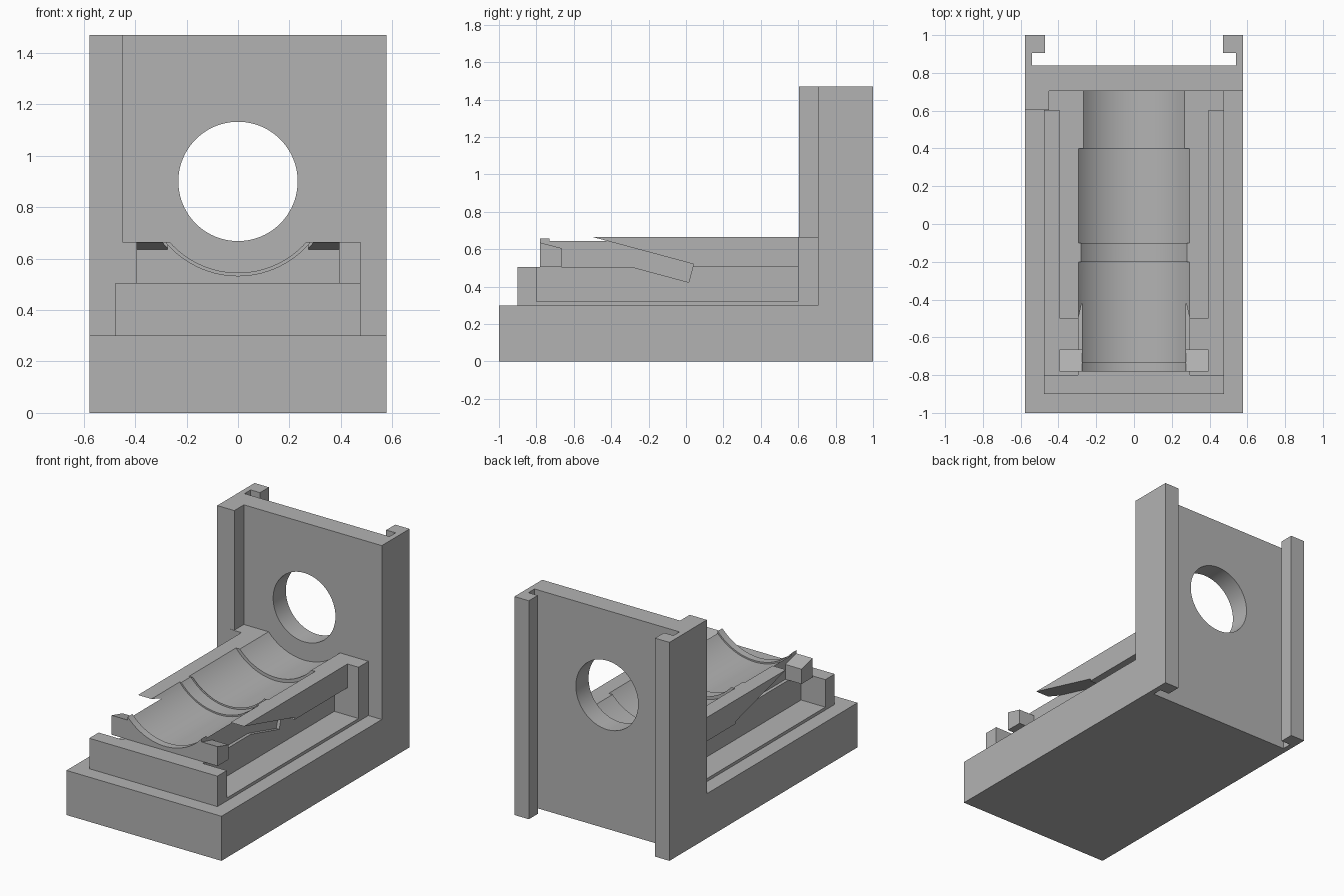
import bpy, bmesh, math
from mathutils import Vector

if "Cube" in bpy.data.objects:
    bpy.data.objects.remove(bpy.data.objects["Cube"])

grey = bpy.data.materials.new("plain grey")
grey.diffuse_color = (0.45, 0.45, 0.45, 1)
grey.use_nodes = True
grey.node_tree.nodes["Principled BSDF"].inputs["Base Color"].default_value = grey.diffuse_color


def prism(name, points, axis, lo, hi):
    """Extrude a 2D outline along x (points are y, z), y (x, z) or z (x, y)."""
    place = {"x": lambda a, b, t: (t, a, b),
             "y": lambda a, b, t: (a, t, b),
             "z": lambda a, b, t: (a, b, t)}[axis]
    bm = bmesh.new()
    face = bm.faces.new([bm.verts.new(place(a, b, lo)) for a, b in points])
    ext = bmesh.ops.extrude_face_region(bm, geom=[face])
    moved = [g for g in ext["geom"] if isinstance(g, bmesh.types.BMVert)]
    bmesh.ops.translate(bm, verts=moved, vec=Vector(place(0, 0, hi - lo)))
    bmesh.ops.recalc_face_normals(bm, faces=bm.faces)
    mesh = bpy.data.meshes.new(name)
    bm.to_mesh(mesh)
    bm.free()
    mesh.materials.append(grey)
    ob = bpy.data.objects.new(name, mesh)
    bpy.context.collection.objects.link(ob)
    return ob


def box(name, x0, x1, y0, y1, z0, z1):
    return prism(name, [(x0, y0), (x1, y0), (x1, y1), (x0, y1)], "z", z0, z1)


def rod(name, radius, y0, y1, n=96):
    """Cylinder along y on the shared bore axis at z = 0.9."""
    ring = [(radius * math.cos(2 * math.pi * i / n),
             0.9 + radius * math.sin(2 * math.pi * i / n)) for i in range(n)]
    return prism(name, ring, "y", y0, y1)


def combine(target, tool, operation):
    mod = target.modifiers.new("bool", "BOOLEAN")
    mod.operation, mod.solver, mod.object = operation, "EXACT", tool
    bpy.context.view_layer.objects.active = target
    bpy.ops.object.modifier_apply(modifier=mod.name)
    bpy.data.objects.remove(tool, do_unlink=True)


# Cradle: narrow core, lower ledge and overhanging side wings
cradle = box("cradle", -0.275, 0.275, -0.78, 0.75, 0.2, 0.665)
combine(cradle, box("ledge", -0.297, 0.297, -0.85, 0.75, 0.2, 0.505), "UNION")
combine(cradle, box("wings", -0.395, 0.395, -0.78, 0.75, 0.505, 0.665), "UNION")

# Slanted side slots, which leave wedge wing tips and small front clips
slot = [(-0.9, 0.667), (-0.665, 0.605), (-0.665, 0.505), (-0.29, 0.505), (0.015, 0.423),
        (0.04, 0.52), (-0.6, 0.692), (-0.6, 0.8), (-0.9, 0.8)]
for lo, hi in ((0.275, 0.6), (-0.6, -0.275)):
    combine(cradle, prism("slot", slot, "x", lo, hi), "DIFFERENCE")

# Floor plate, front lip and rear piers
combine(cradle, box("floor_plate", -0.477, 0.477, -0.9, 0.75, 0.2, 0.32), "UNION")
combine(cradle, box("front_lip", -0.477, 0.477, -0.9, -0.8, 0.2, 0.505), "UNION")
combine(cradle, box("rear_piers", -0.477, 0.477, 0.6, 0.75, 0.2, 0.665), "UNION")

# Stepped trough
for radius, y0, y1 in ((0.355, -1.2, 0.72), (0.367, -1.2, -0.1),
                       (0.377, -0.73, -0.2), (0.377, -0.1, 0.4)):
    combine(cradle, rod("trough", radius, y0, y1), "DIFFERENCE")

# Base and upright wall as one L-shaped body, with the left pillar
mount = prism("mount", [(-1, 0), (1, 0), (1, 1.47), (0.705, 1.47), (0.705, 0.3), (-1, 0.3)],
              "x", -0.577, 0.577)
combine(mount, cradle, "UNION")
combine(mount, box("left_pillar", -0.577, -0.45, 0.603, 0.8, 0.25, 1.47), "UNION")

# Rear sliding groove and round window
groove = [(-0.47, 1.1), (-0.47, 0.905), (-0.54, 0.905), (-0.54, 0.84),
          (0.54, 0.84), (0.54, 0.905), (0.47, 0.905), (0.47, 1.1)]
combine(mount, prism("groove", groove, "z", -0.1, 1.6), "DIFFERENCE")
combine(mount, rod("window", 0.232, 0.69, 1.1), "DIFFERENCE")

bpy.ops.object.select_all(action="DESELECT")
mount.select_set(True)
bpy.context.view_layer.objects.active = mount
bpy.ops.object.shade_smooth_by_angle(angle=math.radians(25))
